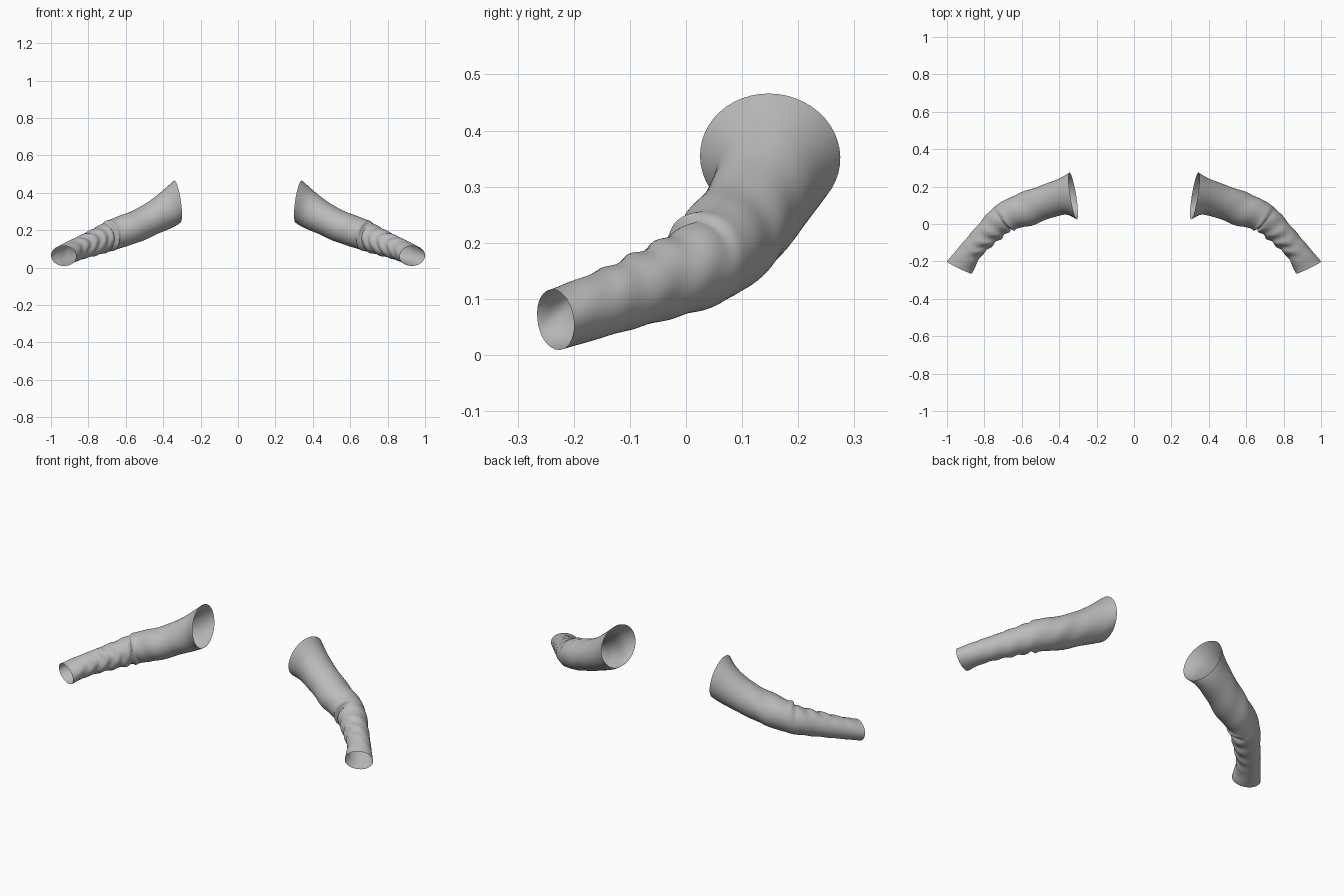
import bpy, bmesh, math
from mathutils import Vector

cube = bpy.data.objects.get("Cube")
if cube:
    bpy.data.objects.remove(cube, do_unlink=True)

cloth = bpy.data.materials.new("grey_cloth")
cloth.use_nodes = True
grey = (0.5, 0.5, 0.5, 1)
cloth.diffuse_color = grey
bsdf = cloth.node_tree.nodes["Principled BSDF"]
bsdf.inputs["Base Color"].default_value = grey
bsdf.inputs["Roughness"].default_value = 0.8

SIDES = 48
STEPS = 12

# Sections from shoulder to cuff:
# back x, back y, front x, front y, centre height, half height, outward lean
SECTIONS = [
    (.345, .275, .305, .025, .353, .113, .14),
    (.40, .243, .36, .05, .31, .095, .32),
    (.50, .205, .44, .033, .257, .08, .4),
    (.61, .165, .55, -.008, .207, .078, .4),
    (.70, .123, .62, -.022, .18, .076, .38),
    (.77, .07, .66, -.036, .155, .071, .33),
    (.83, 0, .71, -.075, .133, .066, .28),
    (.89, -.07, .77, -.125, .11, .06, .25),
    (.945, -.135, .825, -.182, .088, .056, .22),
    (1, -.2, .865, -.265, .063, .054, .12),
]


def section_at(t):
    """Smooth interpolation between neighbouring sections."""
    last = len(SECTIONS) - 1
    i = min(int(t), last - 1)
    f = t - i
    a, b, c, d = (SECTIONS[max(0, min(last, i + k))] for k in (-1, 0, 1, 2))
    return [q + f / 2 * (r - p + f * (2 * p - 5 * q + 4 * r - s + f * (3 * (q - r) + s - p)))
            for p, q, r, s in zip(a, b, c, d)]


def bump(x, centre, width):
    return math.exp(-((x - centre) / width) ** 2)


def fold_scale(t, angle):
    """Cloth folds, deepest on the inside of the bent elbow."""
    inner = max(0, -math.cos(angle)) ** 0.7
    upper = max(0, math.sin(angle))
    slant = t + 0.3 * math.sin(angle)
    elbow = 0.1 * bump(slant, 4.5, .18) - 0.14 * bump(slant, 4.8, .15)
    forearm = 0.075 * math.sin(7.5 * slant + math.sin(3 * angle)) * bump(t, 6.6, 1.7)
    upper_arm = 0.025 * math.sin(5 * slant + 2 * angle) * bump(t, 3, 1)
    ripple = 0.02 * math.sin(6 * t + 3 * angle) * bump(t, 6, 2)
    return 1 + (elbow + forearm) * min(1, inner + 0.3 * upper) + upper_arm + ripple


def build_sleeve(name, side):
    bm = bmesh.new()
    rings = []
    count = (len(SECTIONS) - 1) * STEPS
    for k in range(count + 1):
        t = k / STEPS
        bx, by, fx, fy, height, half, lean = section_at(t)
        back, front = Vector((bx, by, 0)), Vector((fx, fy, 0))
        centre = (back + front) / 2 + Vector((0, 0, height))
        across = (back - front) / 2
        outward = Vector((across.y, -across.x, 0)).normalized()
        up = (Vector((0, 0, 1)) + outward * lean) * half
        ring = []
        for j in range(SIDES):
            angle = math.tau * j / SIDES
            offset = across * math.cos(angle) + up * math.sin(angle)
            p = centre + offset * fold_scale(t, angle)
            ring.append(bm.verts.new((p.x * side, p.y, p.z)))
        rings.append(ring)
    # Wind the faces so the outside of the cloth faces away from the arm
    for inner, outer in zip(rings, rings[1:]):
        for j in range(SIDES):
            n = (j + 1) % SIDES
            quad = [inner[j], inner[n], outer[n], outer[j]]
            bm.faces.new(quad if side > 0 else quad[::-1])
    mesh = bpy.data.meshes.new(name)
    bm.to_mesh(mesh)
    bm.free()
    mesh.materials.append(cloth)
    mesh.shade_smooth()
    obj = bpy.data.objects.new(name, mesh)
    bpy.context.collection.objects.link(obj)


build_sleeve("left_sleeve", 1)
build_sleeve("right_sleeve", -1)
